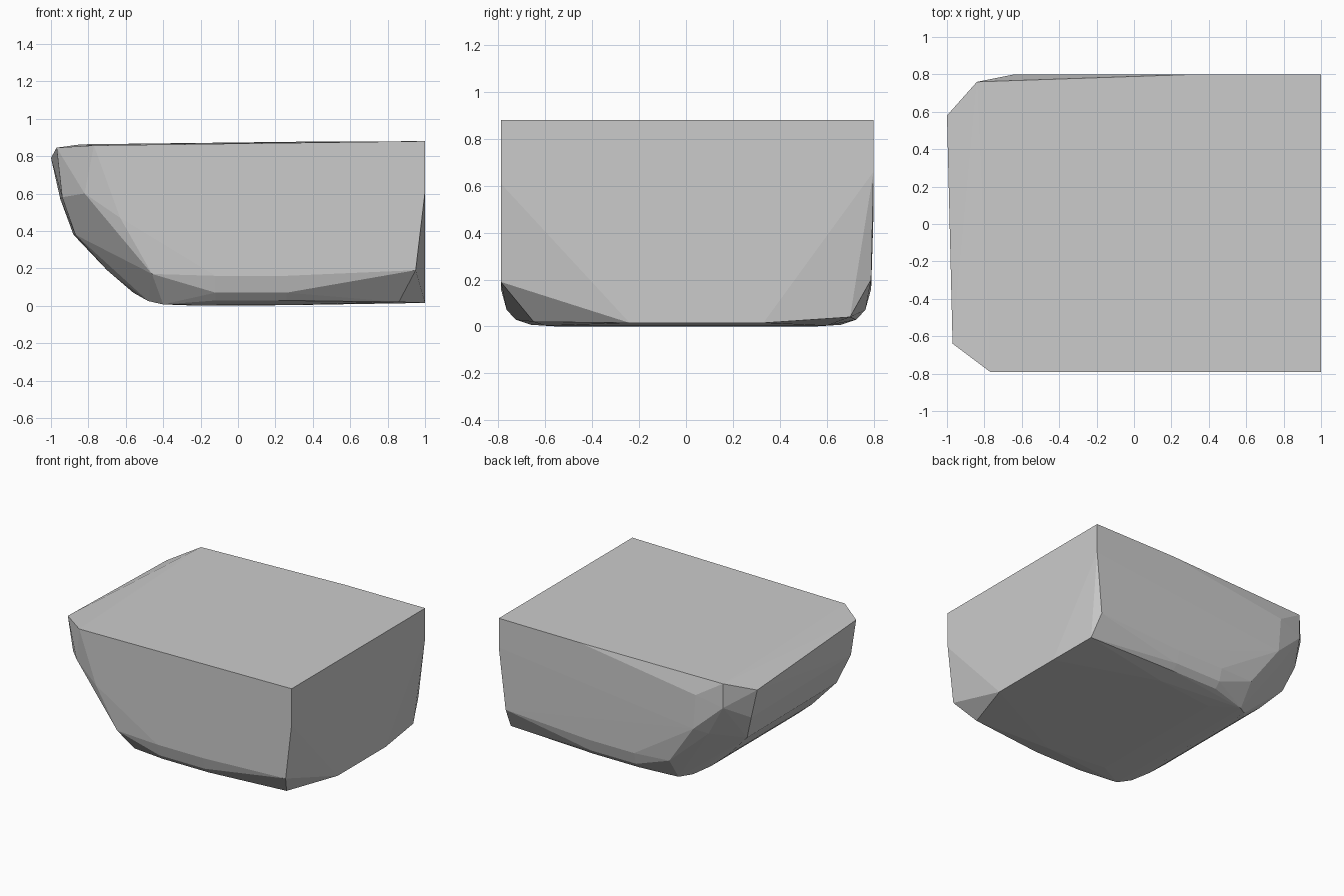
import bpy
import bmesh

default_cube = bpy.data.objects.get("Cube")
if default_cube:
    bpy.data.objects.remove(default_cube, do_unlink=True)


def flat_material(name, colour):
    """One plain colour for both viewport and render."""
    material = bpy.data.materials.new(name)
    material.use_nodes = True
    material.diffuse_color = colour
    shader = next(n for n in material.node_tree.nodes if n.type == "BSDF_PRINCIPLED")
    shader.inputs["Base Color"].default_value = colour
    shader.inputs["Roughness"].default_value = 0.9
    return material


def hull_object(name, corners, material):
    """Wrap a tight faceted skin around the corner points."""
    bm = bmesh.new()
    for corner in corners:
        bm.verts.new(corner)
    bmesh.ops.convex_hull(bm, input=list(bm.verts))
    loose = [v for v in bm.verts if not v.link_faces]
    bmesh.ops.delete(bm, geom=loose, context="VERTS")
    bmesh.ops.recalc_face_normals(bm, faces=list(bm.faces))
    mesh = bpy.data.meshes.new(name)
    bm.to_mesh(mesh)
    bm.free()
    mesh.materials.append(material)
    block = bpy.data.objects.new(name, mesh)
    bpy.context.collection.objects.link(block)
    return block


# Flat top, dipping a little towards the rounded end
top_rim = [
    (1, .8, .88), (1, -.79, .88), (.33, .8, .877),
    (-.77, -.79, .857), (-.97, -.64, .845),
    (-1, .58, .79), (-.84, .76, .863), (-.64, .8, .74),
]

# Straight end wall with its cut lower corners
end_wall = [
    (1, -.79, .61), (.95, -.79, .19), (.86, -.65, .02),
    (1, -.24, .015), (1, .33, .015),
    (.97, .7, .04), (.95, .79, .2), (1, .8, .66),
]

# Corners of the rounded end, front then back
front_corner = [
    (-.82, -.75, .6), (-.63, -.79, .47), (-.46, -.78, .17),
    (-.94, -.62, .58), (-.87, -.55, .38),
]
back_corner = [
    (-.84, .76, .68), (-.62, .8, .48), (-.7, .73, .44),
    (-.95, .58, .57), (-.88, .53, .38), (-.4, .77, .17),
]

# Curved underside of the rounded end, the same on both sides
prow = [(x, side * y, z) for side in (-1, 1)
        for x, y, z in ((-.7, .5, .19), (-.56, .5, .07),
                        (-.48, .6, .025), (-.4, .66, .007))]

# Bevelled lower edges running along the front and back
bevel = [(x, side * y, z) for side in (-1, 1) for x in (-.12, .26)
         for y, z in ((.79, .16), (.765, .07), (.725, .028), (.6, .003))]
keel = [(-.2, -.55, 0), (-.2, .55, 0)]

stone_grey = flat_material("stone_grey", (.6, .6, .6, 1))
hull_object("stone_block",
            top_rim + end_wall + front_corner + back_corner + prow + bevel + keel,
            stone_grey)
